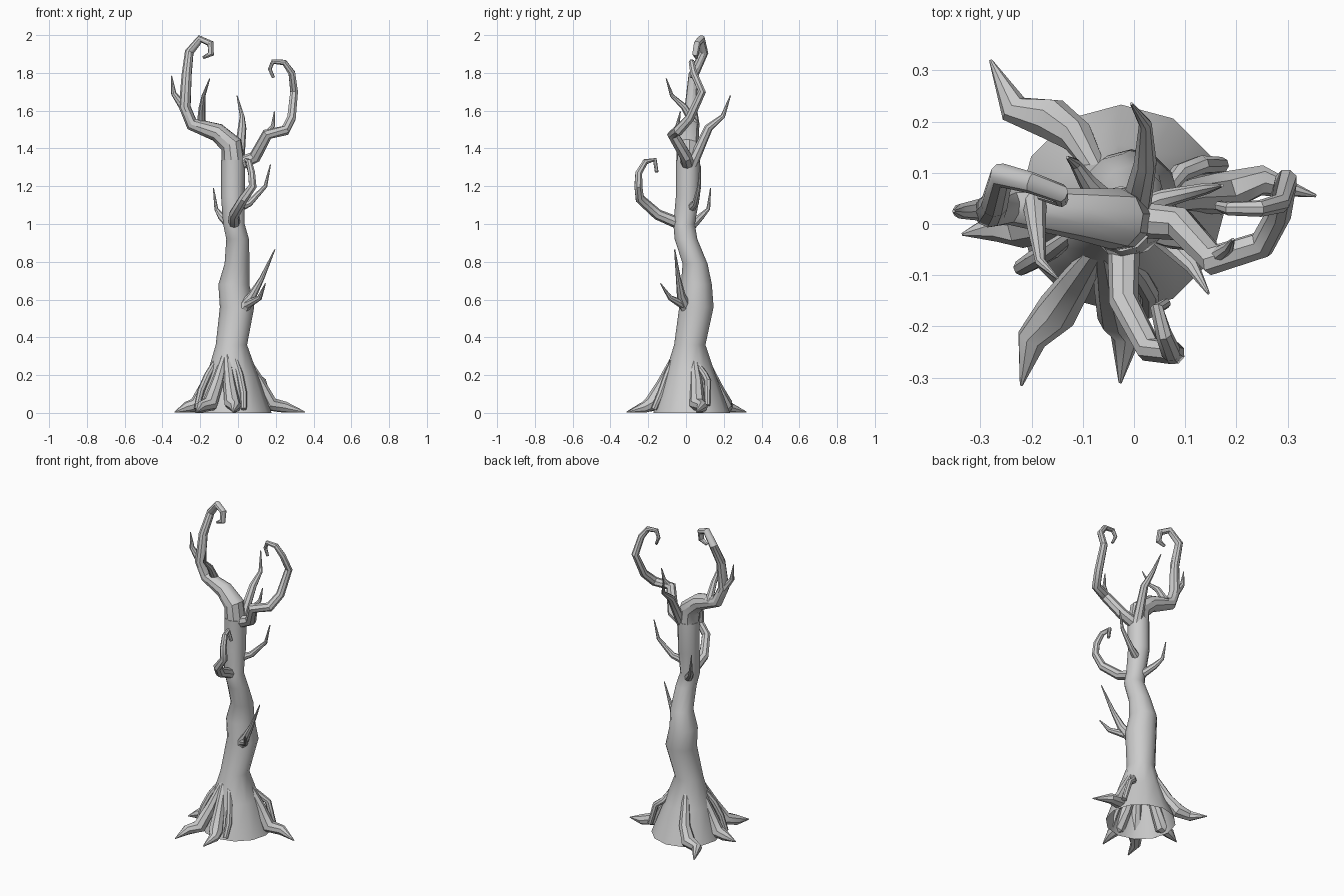
import bpy
import math
from mathutils import Vector


def tube(name, pts, radii, sides=8, cap_start=True):
    """Sweep a ring along a bent path, carrying its frame from point to point."""
    pts = [Vector(p) for p in pts]
    n = len(pts)
    verts, faces = [], []
    prev, side = None, None
    for i, p in enumerate(pts):
        t = (pts[min(i + 1, n - 1)] - pts[max(i - 1, 0)]).normalized()
        if prev is None:
            side = t.orthogonal().normalized()
        else:
            side = prev.rotation_difference(t) @ side
            side = (side - t * side.dot(t)).normalized()
        other = t.cross(side)
        prev = t
        for k in range(sides):
            a = 2 * math.pi * k / sides
            verts.append(p + (side * math.cos(a) + other * math.sin(a)) * radii[i])
    for i in range(n - 1):
        for k in range(sides):
            a, b = i * sides + k, i * sides + (k + 1) % sides
            faces.append((a, b, b + sides, a + sides))
    if cap_start:
        faces.append(tuple(reversed(range(sides))))
    faces.append(tuple(range((n - 1) * sides, n * sides)))
    return finish(name, verts, faces)


def finish(name, verts, faces):
    mesh = bpy.data.meshes.new(name)
    mesh.from_pydata([tuple(v) for v in verts], [], faces)
    obj = bpy.data.objects.new(name, mesh)
    bpy.context.collection.objects.link(obj)
    bpy.ops.object.select_all(action='DESELECT')
    obj.select_set(True)
    bpy.context.view_layer.objects.active = obj
    bpy.ops.object.shade_smooth_by_angle(angle=math.radians(35))
    return obj


def taper(n, r0, r1):
    return [r0 + (r1 - r0) * i / (n - 1) for i in range(n)]


def branch(name, pts, r0, r1=0.003):
    return tube(name, pts, taper(len(pts), r0, r1))


# Trunk: horizontal rings (x, y, z, radius), open at the bottom
rings = [(-.025, .03, 0, .203), (-.03, .022, .2, .135), (-.035, .02, .36, .083),
         (-.005, .055, .56, .091), (-.022, .055, .68, .082), (-.005, .048, .79, .066),
         (-.002, .0, .92, .06), (-.022, -.01, 1.0, .057), (-.027, .01, 1.15, .063),
         (-.025, .01, 1.34, .064)]
S = 12
tv = [(x + r * math.cos(2 * math.pi * k / S), y + r * math.sin(2 * math.pi * k / S), z)
      for x, y, z, r in rings for k in range(S)]
tf = [(i * S + k, i * S + (k + 1) % S, (i + 1) * S + (k + 1) % S, (i + 1) * S + k)
      for i in range(len(rings) - 1) for k in range(S)]
tf.append(tuple(range((len(rings) - 1) * S, len(rings) * S)))
finish("trunk", tv, tf)

# Big curling limbs
tube("left_limb",
     [(-.025, .01, 1.32), (-.035, .01, 1.42), (-.11, .02, 1.485), (-.245, .035, 1.53),
      (-.282, .025, 1.62), (-.272, .04, 1.79), (-.258, .095, 1.91), (-.2, .08, 1.98),
      (-.145, .06, 1.955), (-.143, .05, 1.90), (-.185, .055, 1.88)],
     [.062, .06, .05, .036, .032, .027, .024, .021, .019, .017, .008], 10)
branch("right_limb",
       [(-.01, .01, 1.31), (.09, .0, 1.355), (.155, -.07, 1.475), (.25, -.04, 1.495),
        (.283, .02, 1.56), (.297, .085, 1.70), (.285, .04, 1.80), (.245, .03, 1.855),
        (.185, .03, 1.86), (.168, .035, 1.82), (.188, .03, 1.775)], .036, .008)
branch("front_limb",
       [(-.02, -.03, 1.0), (-.02, -.15, 1.05), (.03, -.245, 1.135), (.078, -.252, 1.2),
        (.072, -.25, 1.27), (.058, -.215, 1.33), (.045, -.165, 1.34), (.062, -.155, 1.275)],
       .032, .01)

# Pointed twigs
twigs = {
    "left_outer_twig": (.026, [(-.28, .03, 1.61), (-.34, .025, 1.69), (-.352, .025, 1.785)]),
    "left_front_twig": (.025, [(-.195, .05, 1.52), (-.19, -.01, 1.62), (-.182, -.075, 1.68),
                               (-.15, -.105, 1.77)]),
    "right_small_twig": (.019, [(.15, -.07, 1.47), (.185, -.045, 1.52), (.193, -.03, 1.595)]),
    "back_twig": (.032, [(.0, .02, 1.29), (.022, .12, 1.51), (.022, .195, 1.57),
                         (-.005, .235, 1.68)]),
    "right_mid_twig": (.026, [(-.01, .02, 1.08), (.06, .05, 1.11), (.145, .07, 1.2),
                              (.172, .075, 1.315)]),
    "left_mid_twig": (.026, [(-.03, .02, .98), (-.09, .08, 1.04), (-.115, .118, 1.08),
                             (-.13, .13, 1.19)]),
    "low_long_twig": (.034, [(.03, .0, .56), (.075, -.025, .62), (.125, -.04, .71),
                             (.195, -.06, .865)]),
    "low_short_twig": (.025, [(.04, -.01, .57), (.115, -.085, .61), (.145, -.135, .685)]),
}
for name, (r, pts) in twigs.items():
    branch(name, pts, r)

# Roots: run down the flare, then spread out to a point on the ground
roots = [
    [(-.07, .1, .28), (-.11, .17, .12), (-.16, .205, .045), (-.235, .225, .03), (-.28, .32, .004)],
    [(-.07, -.05, .3), (-.11, -.11, .16), (-.15, -.17, .045), (-.2, -.225, .03), (-.22, -.315, .004)],
    [(-.06, -.05, .31), (-.045, -.125, .15), (-.03, -.18, .05), (-.015, -.22, .03), (-.027, -.31, .004)],
    [(.04, .04, .29), (.11, .055, .16), (.17, .06, .045), (.25, .085, .03), (.355, .055, .004)],
    [(-.1, .01, .29), (-.16, .0, .16), (-.215, -.005, .045), (-.27, -.005, .03), (-.335, -.02, .004)],
]
for i, pts in enumerate(roots):
    tube(f"root_{i + 1}", pts, [.02, .033, .042, .03, .003])

# Thin rootlets clinging to the flare
rootlets = [
    [(-.02, -.06, .3), (.01, -.1, .2), (.03, -.135, .1), (.03, -.17, .02)],
    [(-.12, -.02, .27), (-.16, -.05, .2), (-.195, -.07, .12), (-.22, -.085, .02)],
    [(.05, .05, .27), (.09, .1, .2), (.13, .115, .17), (.17, .115, .04)],
]
for i, pts in enumerate(rootlets):
    tube(f"rootlet_{i + 1}", pts, [.014, .019, .019, .016])
